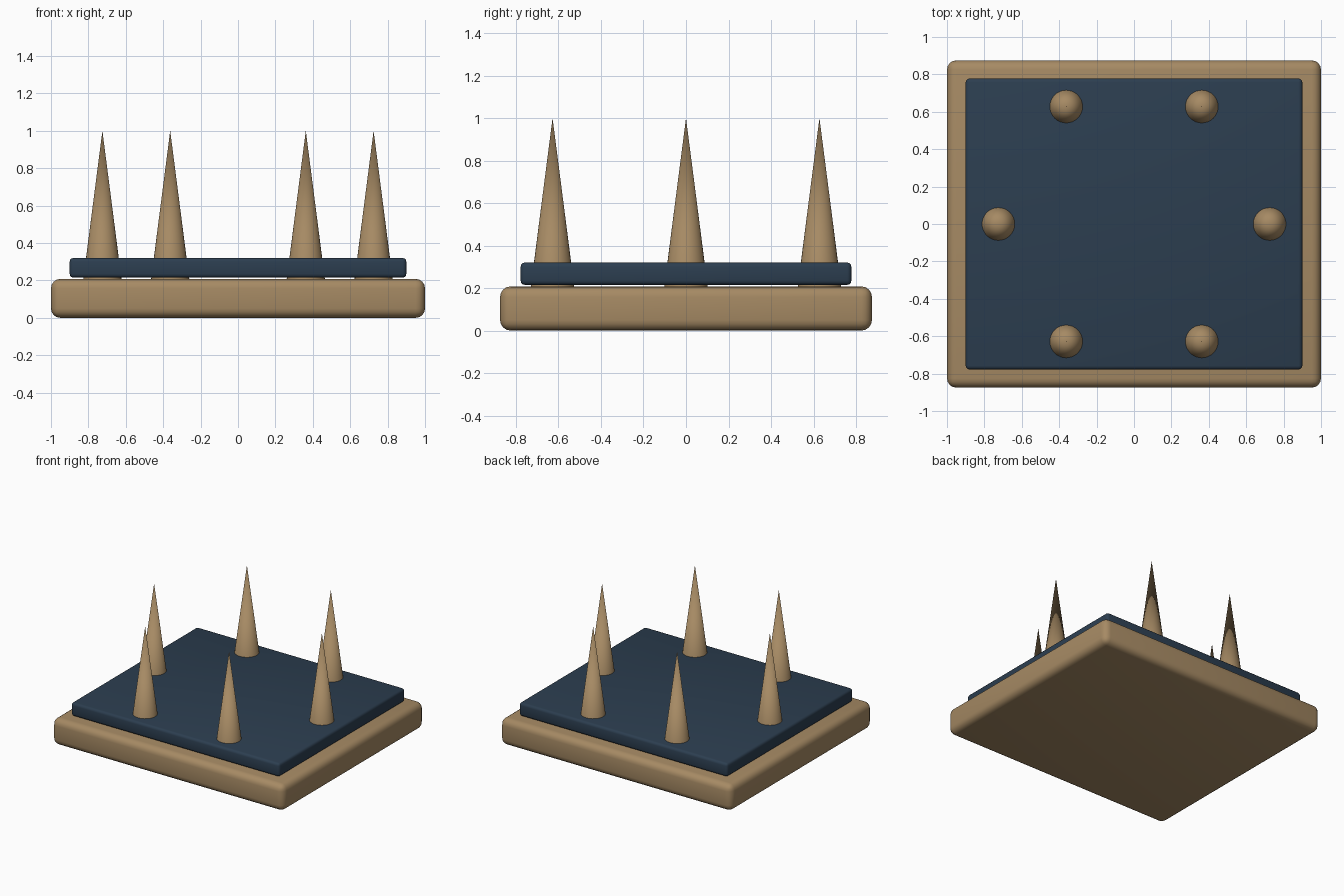
import bpy, math

if "Cube" in bpy.data.objects:
    bpy.data.objects.remove(bpy.data.objects["Cube"])


def material(name, rgb):
    m = bpy.data.materials.new(name)
    m.diffuse_color = (*rgb, 1.0)
    m.use_nodes = True
    m.node_tree.nodes["Principled BSDF"].inputs["Base Color"].default_value = m.diffuse_color
    return m


tan = material("tan", (0.381, 0.254, 0.127))
navy = material("dark navy", (0.025, 0.048, 0.080))


def smooth(obj, angle=35):
    bpy.ops.object.select_all(action='DESELECT')
    obj.select_set(True)
    bpy.context.view_layer.objects.active = obj
    bpy.ops.object.shade_smooth_by_angle(angle=math.radians(angle))


def slab(name, sx, sy, z0, z1, radius, segments, mat):
    """Box with rounded edges, spanning z0 to z1."""
    bpy.ops.mesh.primitive_cube_add(size=1, location=(0, 0, (z0 + z1) / 2))
    obj = bpy.context.object
    obj.name = name
    obj.scale = (sx, sy, z1 - z0)
    bpy.ops.object.transform_apply(location=False, rotation=False, scale=True)
    obj.data.materials.append(mat)
    bevel = obj.modifiers.new("rounded_edges", 'BEVEL')
    bevel.width = radius
    bevel.segments = segments
    bpy.ops.object.modifier_apply(modifier=bevel.name)
    smooth(obj)


# Base block and the thin plate floating just above it
slab("base", 2.0, 1.75, 0.0, 0.208, 0.05, 4, tan)
slab("plate", 1.8, 1.556, 0.215, 0.32, 0.02, 3, navy)

# Six spikes on a hexagon, rising from the base through the plate
RING, BOTTOM, TIP = 0.725, 0.2, 1.0
for i in range(6):
    a = math.radians(60 * i)
    bpy.ops.mesh.primitive_cone_add(
        vertices=32, radius1=0.103, radius2=0, depth=TIP - BOTTOM,
        location=(RING * math.cos(a), RING * math.sin(a), (TIP + BOTTOM) / 2))
    spike = bpy.context.object
    spike.name = f"spike_{i + 1}"
    spike.data.materials.append(tan)
    smooth(spike)
